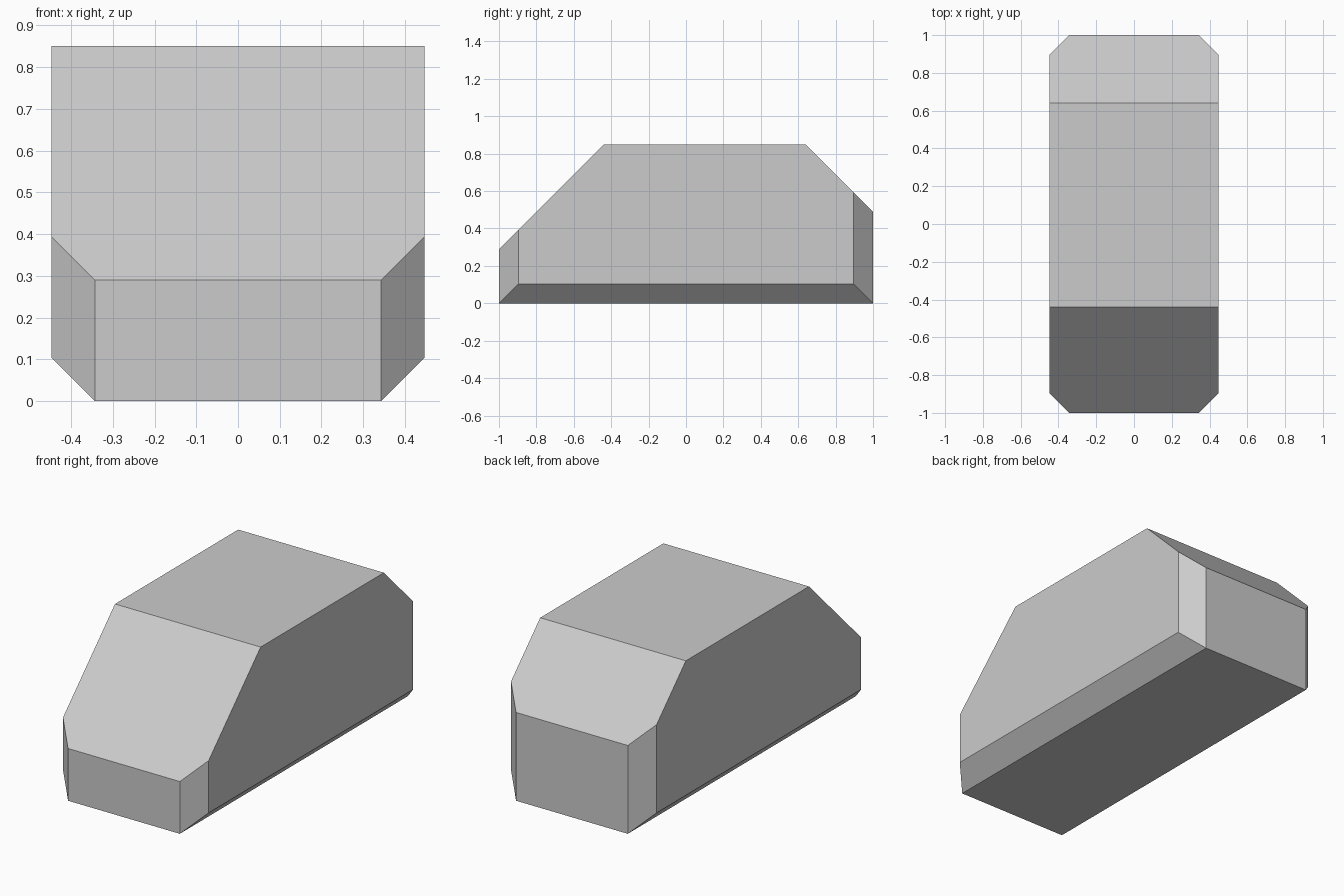
import bpy, bmesh
from mathutils import Vector

if "Cube" in bpy.data.objects:
    bpy.data.objects.remove(bpy.data.objects["Cube"])

HALF_W, INNER_W = 0.447, 0.343   # full half width, half width of the chamfered ends

# Side profile (y, z) extruded across the width
profile = [(-1, 0), (1, 0), (1, 0.49), (0.64, 0.85), (-0.44, 0.85), (-1, 0.29)]
bm = bmesh.new()
side = bm.faces.new([bm.verts.new((-HALF_W, y, z)) for y, z in profile])
ext = bmesh.ops.extrude_face_region(bm, geom=[side])
bmesh.ops.translate(bm, vec=(2 * HALF_W, 0, 0),
                    verts=[g for g in ext["geom"] if isinstance(g, bmesh.types.BMVert)])
bmesh.ops.recalc_face_normals(bm, faces=bm.faces[:])


def slice_off(point, normal):
    """Cut away everything beyond a plane and cap the opening."""
    cut = bmesh.ops.bisect_plane(bm, geom=bm.verts[:] + bm.edges[:] + bm.faces[:], dist=1e-5,
                                 plane_co=Vector(point), plane_no=Vector(normal).normalized(),
                                 clear_outer=True)
    rim = [e for e in bm.edges if e.is_boundary]
    bmesh.ops.holes_fill(bm, edges=rim, sides=0)


for sx in (-1, 1):
    # Upright corner chamfers, front and back
    for sy in (-1, 1):
        slice_off((sx * INNER_W, sy, 0), (sx, sy, 0))
    # Lower side chamfer
    slice_off((sx * INNER_W, 0, 0), (sx, 0, -1))

bmesh.ops.remove_doubles(bm, verts=bm.verts[:], dist=1e-4)
bmesh.ops.recalc_face_normals(bm, faces=bm.faces[:])
mesh = bpy.data.meshes.new("van_body")
bm.to_mesh(mesh)
bm.free()
bpy.context.collection.objects.link(bpy.data.objects.new("van_body", mesh))
